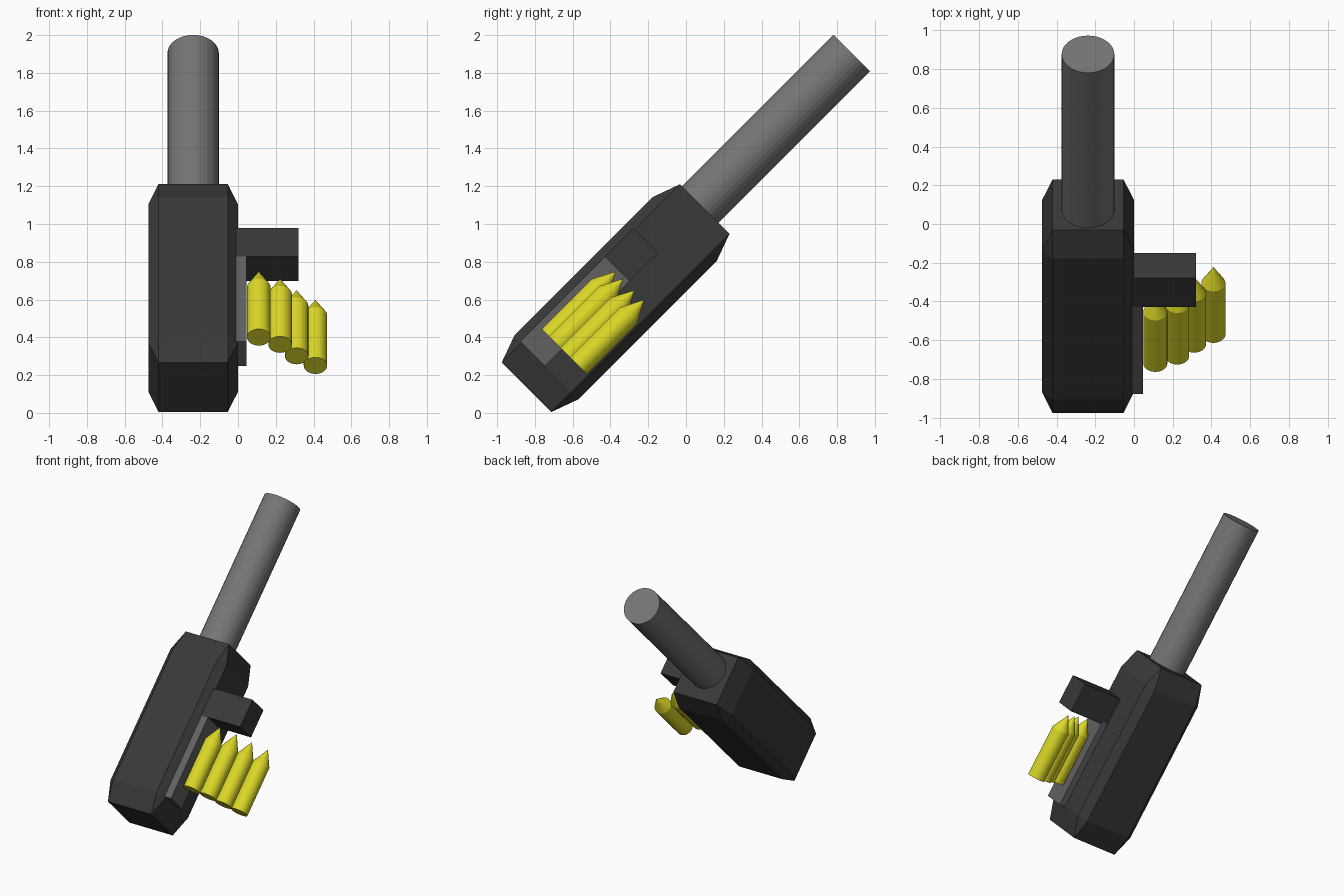
import bpy, bmesh
from math import pi
from mathutils import Matrix

if "Cube" in bpy.data.objects:
    bpy.data.objects.remove(bpy.data.objects["Cube"])

# Everything is modelled upright (z = barrel axis), then tilted 45 degrees
TILT = Matrix.Rotation(-pi / 4, 4, 'X')


def material(name, rgb):
    m = bpy.data.materials.new(name)
    m.diffuse_color = (*rgb, 1)
    m.use_nodes = True
    m.node_tree.nodes["Principled BSDF"].inputs["Base Color"].default_value = m.diffuse_color
    return m


dark = material("dark_metal", (0.04, 0.04, 0.04))
steel = material("steel", (0.18, 0.18, 0.18))
plate_grey = material("plate_grey", (0.12, 0.12, 0.12))
brass = material("brass", (0.72, 0.69, 0.02))


def finish(name, bm, mat):
    me = bpy.data.meshes.new(name)
    bmesh.ops.transform(bm, matrix=TILT, verts=bm.verts)
    bmesh.ops.recalc_face_normals(bm, faces=bm.faces)
    bm.to_mesh(me)
    bm.free()
    me.materials.append(mat)
    ob = bpy.data.objects.new(name, me)
    bpy.context.collection.objects.link(ob)
    return ob


def box(name, x, v, u, mat, bevel=0):
    """Box from ranges: x across, v height above the axis plane, u along it."""
    bm = bmesh.new()
    bmesh.ops.create_cube(bm, size=1)
    if bevel:  # bevel before scaling, so the chamfers stretch with the box
        bmesh.ops.bevel(bm, geom=bm.edges[:], offset=bevel, segments=1,
                        affect='EDGES', profile=0.5)
    size = (x[1] - x[0], v[1] - v[0], u[1] - u[0])
    mid = (sum(x) / 2, -sum(v) / 2, sum(u) / 2)
    bmesh.ops.scale(bm, vec=size, verts=bm.verts)
    bmesh.ops.translate(bm, vec=mid, verts=bm.verts)
    return finish(name, bm, mat)


def rod(name, x, v, u0, u1, r, mat, tip=None):
    """Cylinder along the axis, with an optional cone reaching u = tip."""
    bm = bmesh.new()
    n = bmesh.ops.create_circle(bm, cap_ends=True, segments=32, radius=r)
    bmesh.ops.translate(bm, vec=(x, -v, u0), verts=n["verts"])
    top = bmesh.ops.extrude_face_region(bm, geom=bm.faces[:], use_keep_orig=True)["geom"]
    bmesh.ops.translate(bm, vec=(0, 0, u1 - u0),
                        verts=[g for g in top if isinstance(g, bmesh.types.BMVert)])
    if tip is not None:
        face = [g for g in top if isinstance(g, bmesh.types.BMFace)]
        centre = bmesh.ops.poke(bm, faces=face)["verts"][0]
        centre.co.z = tip
    return finish(name, bm, mat)


# Chamfered housing and the barrel
box("housing", (-0.475, 0), (0.453, 0.933), (-0.502, 0.834), dark, bevel=0.114)
rod("barrel", -0.2375, 0.727, 0.7, 1.967, 0.136, steel)

# Ammunition feed on the side
box("feed_bracket", (-0.01, 0.32), (0.705, 0.89), (0.282, 0.495), dark)
box("feed_plate", (-0.01, 0.046), (0.705, 0.888), (-0.354, 0.3), plate_grey)

# Drooping belt of four cartridges
for i, (x, v) in enumerate([(0.11, 0.792), (0.223, 0.738), (0.31, 0.652), (0.41, 0.58)]):
    rod(f"cartridge_{i + 1}", x, v, -0.226, 0.15, 0.062, brass, tip=0.266)
